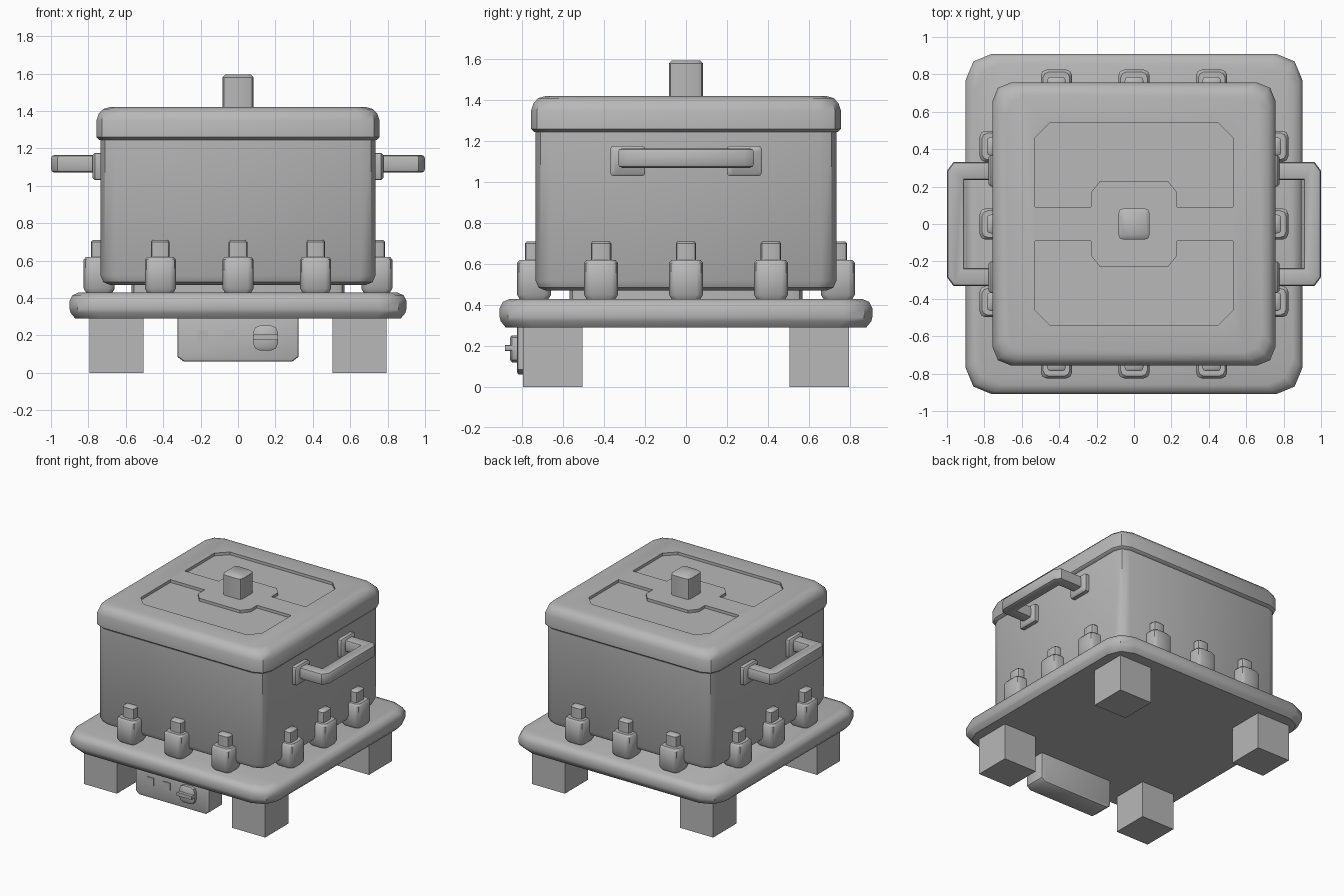
import bpy, bmesh, math
from mathutils import Matrix

if "Cube" in bpy.data.objects:
    bpy.data.objects.remove(bpy.data.objects["Cube"])

grey = bpy.data.materials.new("grey_metal")
grey.diffuse_color = (0.48, 0.48, 0.48, 1)
grey.use_nodes = True
grey.node_tree.nodes["Principled BSDF"].inputs["Base Color"].default_value = grey.diffuse_color


def finish(name, bm, angle=40):
    bmesh.ops.recalc_face_normals(bm, faces=bm.faces)
    me = bpy.data.meshes.new(name)
    bm.to_mesh(me)
    bm.free()
    me.materials.append(grey)
    me.shade_smooth()
    me.set_sharp_from_angle(angle=math.radians(angle))
    ob = bpy.data.objects.new(name, me)
    bpy.context.collection.objects.link(ob)
    return ob


def loft(name, cx, cy, hx, hy, corner, levels, seg=2, matrix=None):
    """Rounded-corner box lofted through (z, inset) levels."""
    bm = bmesh.new()
    rings = []
    for z, inset in levels:
        ring = []
        for q, (sx, sy) in enumerate([(1, 1), (-1, 1), (-1, -1), (1, -1)]):
            ox, oy = sx * (hx - inset - corner), sy * (hy - inset - corner)
            for i in range(seg + 1 if corner else 1):
                a = math.pi / 2 * (q + i / seg)
                ring.append(bm.verts.new((cx + ox + corner * math.cos(a),
                                          cy + oy + corner * math.sin(a), z)))
        rings.append(ring)
    n = len(rings[0])
    for a, b in zip(rings, rings[1:]):
        for i in range(n):
            bm.faces.new((a[i], a[(i + 1) % n], b[(i + 1) % n], b[i]))
    bm.faces.new(rings[0][::-1])
    bm.faces.new(rings[-1])
    if matrix:
        bm.transform(matrix)
    return finish(name, bm)


def prism(name, pts, z0, z1, matrix=None, bevel=0.0):
    """Polygon outline extruded in z, with optional bevelled rims."""
    bm = bmesh.new()
    f = bm.faces.new([bm.verts.new((x, y, z0)) for x, y in pts])
    r = bmesh.ops.extrude_face_region(bm, geom=[f])
    bmesh.ops.translate(bm, vec=(0, 0, z1 - z0),
                        verts=[v for v in r["geom"] if isinstance(v, bmesh.types.BMVert)])
    bmesh.ops.recalc_face_normals(bm, faces=bm.faces)
    if bevel:
        rim = [e for e in bm.edges if abs(e.verts[0].co.z - e.verts[1].co.z) < 1e-5]
        bmesh.ops.bevel(bm, geom=rim, offset=bevel, segments=2, profile=0.5, affect='EDGES')
    if matrix:
        bm.transform(matrix)
    return finish(name, bm)


# base plate and feet
loft("base_plate", 0, 0, 0.90, 0.91, 0.14,
     [(0.29, 0.03), (0.32, 0.005), (0.34, 0), (0.385, 0), (0.415, 0.015), (0.43, 0.05)])
for sx in (-1, 1):
    for sy in (-1, 1):
        loft("foot", sx * 0.65, sy * 0.65, 0.145, 0.145, 0, [(0, 0), (0.30, 0)])
loft("burner_plate", 0, 0, 0.57, 0.57, 0.05, [(0.42, 0), (0.48, 0)])

# pot body
loft("pot_body", 0, 0, 0.735, 0.735, 0.08,
     [(0.47, 0.05), (0.485, 0.015), (0.52, 0), (1.27, 0)])

# lid with two recessed panels around a central medallion
lid = loft("lid", 0, 0, 0.757, 0.757, 0.1,
           [(1.245, 0.015), (1.26, 0), (1.35, 0), (1.385, 0.012), (1.41, 0.035), (1.42, 0.07)])
half = [(0.23, 0.09), (0.53, 0.09), (0.53, 0.46), (0.45, 0.54)]
inner = [(0.18, 0.23), (0.23, 0.17)]
outline = half + [(-x, y) for x, y in half[::-1]] + [(-x, y) for x, y in inner[::-1]] + inner
for s in (1, -1):
    cutter = prism("panel_cutter", outline, 1.398, 1.5, Matrix.Rotation(0 if s > 0 else math.pi, 4, 'Z'))
    cutter.hide_render = True
    mod = lid.modifiers.new("recess", 'BOOLEAN')
    mod.operation = 'DIFFERENCE'
    mod.solver = 'EXACT'
    mod.object = cutter
    bpy.context.view_layer.objects.active = lid
    bpy.ops.object.modifier_apply(modifier=mod.name)
    bpy.data.objects.remove(cutter)
lid.data.set_sharp_from_angle(angle=math.radians(40))
loft("lid_knob", 0, 0, 0.083, 0.083, 0.025, [(1.40, 0), (1.58, 0), (1.595, 0.015)])

# side handles with mounting pads
side = [(0.76, 0.235), (0.905, 0.235)]
outer = [(1.0, 0.285), (0.965, 0.332), (0.76, 0.332)]
bow = side + [(x, -y) for x, y in side[::-1]] + [(x, -y) for x, y in outer[::-1]] + outer
for k in (0, 1):
    rot = Matrix.Rotation(k * math.pi, 4, 'Z')
    prism("handle", bow, 1.07, 1.165, rot, 0.02)
    for s in (-1, 1):
        # pad outline lies in the y-z plane, lofted outward along x
        m = rot @ Matrix.Translation((0, s * 0.285, 1.103)) @ Matrix.Rotation(math.pi / 2, 4, 'Y')
        loft("handle_pad", 0, 0, 0.073, 0.085, 0.015,
             [(0.72, 0), (0.765, 0), (0.777, 0.012)], 2, m)

# stepped clips, three on each side of the pot
for k in range(4):
    rot = Matrix.Rotation(k * math.pi / 2, 4, 'Z')
    for t in (-0.415, 0, 0.415):
        loft("clip_block", t, -0.742, 0.083, 0.083, 0.03,
             [(0.425, 0.015), (0.45, 0), (0.605, 0), (0.62, 0.012)], 2, rot)
        loft("clip_tab", t, -0.74, 0.05, 0.047, 0.02,
             [(0.61, 0), (0.70, 0), (0.71, 0.01)], 2, rot)

# control panel under the front edge
front = Matrix.Rotation(math.pi / 2, 4, 'X')  # local y -> z, local z -> -y
prism("control_panel", [(-0.29, 0.06), (0.29, 0.06), (0.323, 0.085), (0.323, 0.30),
                        (-0.323, 0.30), (-0.323, 0.085)], 0.65, 0.825, front, 0.012)
for x in (-0.19, -0.045):
    loft("button", x, 0.197, 0.03, 0.03, 0, [(0.82, 0), (0.832, 0)], 2, front)
loft("dial", 0.147, 0.186, 0.066, 0.066, 0.035, [(0.82, 0), (0.85, 0), (0.86, 0.012)], 2, front)
loft("dial_grip", 0.147, 0.19, 0.066, 0.014, 0.006, [(0.85, 0), (0.885, 0)], 2, front)
